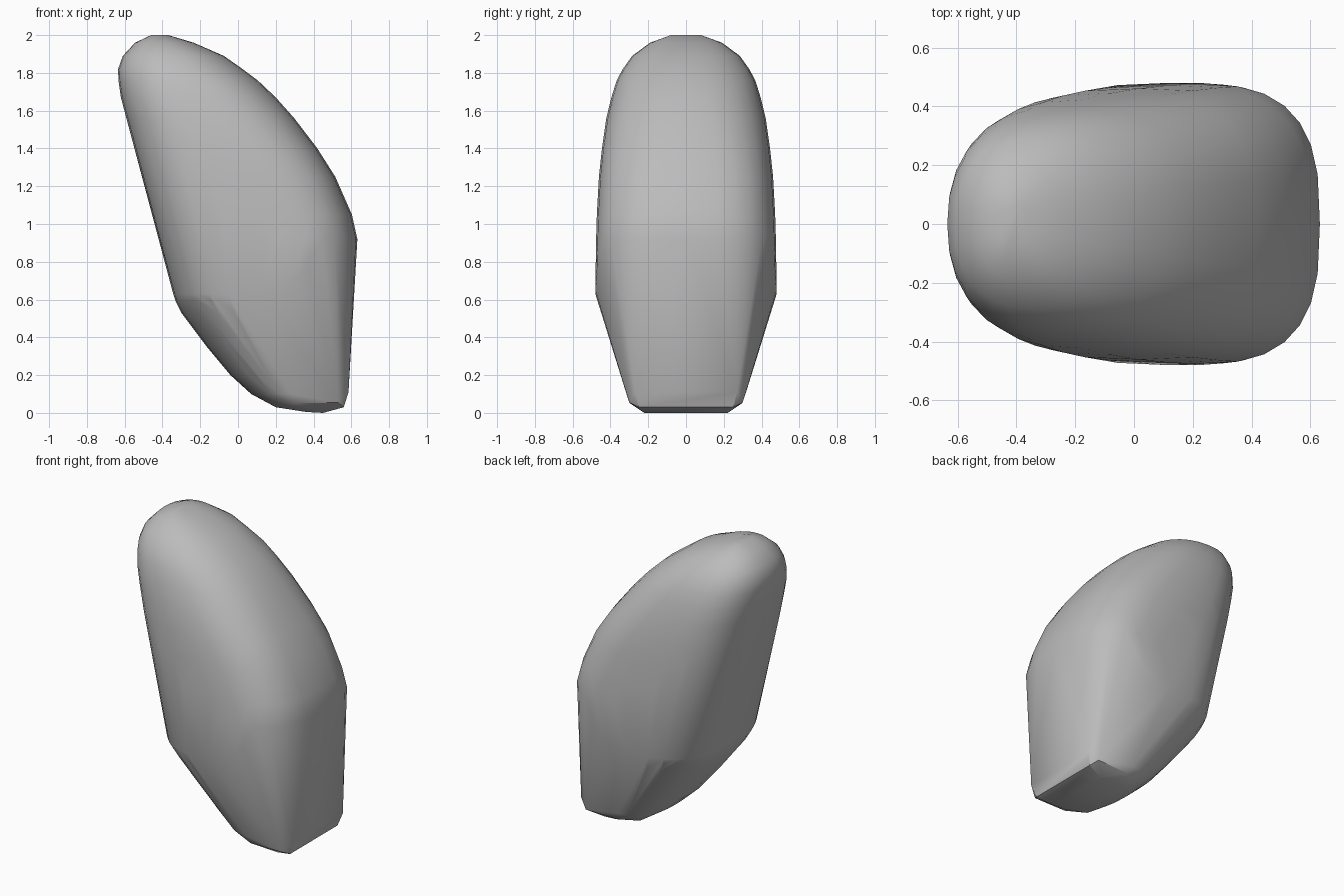
import bpy, bmesh, math

cube = bpy.data.objects.get("Cube")
if cube:
    bpy.data.objects.remove(cube, do_unlink=True)

grey = bpy.data.materials.new("stone grey")
grey.use_nodes = True
grey.diffuse_color = (0.5, 0.5, 0.5, 1)
grey.node_tree.nodes["Principled BSDF"].inputs["Base Color"].default_value = (0.5, 0.5, 0.5, 1)

STEPS = 7


def half_ring(bm, z, x_end, x_mid, width, power):
    """Half of a rounded-square section, from one side round x_end to the other."""
    for i in range(-STEPS, STEPS + 1):
        a = i / STEPS * math.pi / 2
        c, s = math.cos(a), math.sin(a)
        x = x_mid + (x_end - x_mid) * c ** (2 / power) if c > 1e-6 else x_mid
        y = math.copysign(width * abs(s) ** (2 / power), s)
        bm.verts.new((x, y, z))


bm = bmesh.new()

# Rounded upper body: height, left end, right end, widest x, half width, squareness
for z, x0, x1, xm, w, p in [
    (2.0, -0.46, -0.37, -0.42, 0.08, 2.2),
    (1.96, -0.545, -0.235, -0.4, 0.19, 2.2),
    (1.89, -0.61, -0.075, -0.36, 0.285, 2.3),
    (1.82, -0.635, 0.025, -0.33, 0.335, 2.3),
    (1.76, -0.633, 0.105, -0.29, 0.367, 2.4),
    (1.67, -0.62, 0.2, -0.25, 0.395, 2.5),
    (1.56, -0.591, 0.298, -0.18, 0.422, 2.6),
    (1.4, -0.548, 0.42, -0.08, 0.445, 2.8),
    (1.25, -0.507, 0.515, 0.02, 0.461, 2.9),
    (1.05, -0.453, 0.603, 0.12, 0.472, 2.9),
    (0.92, -0.419, 0.632, 0.2, 0.476, 2.9),
]:
    half_ring(bm, z, x0, xm, w, p)
    half_ring(bm, z, x1, xm, w, p)

# Tapering lower left side: only the left half, so the right end stays flat
for z, x0, xm, w, p in [
    (0.63, -0.343, 0.12, 0.48, 3.1),
    (0.59, -0.33, 0.12, 0.467, 2.9),
    (0.53, -0.3, 0.12, 0.447, 2.7),
    (0.35, -0.165, 0.2, 0.392, 2.5),
    (0.2, -0.04, 0.25, 0.345, 2.4),
    (0.1, 0.07, 0.28, 0.315, 2.4),
]:
    half_ring(bm, z, x0, xm, w, p)

# Rising shoulder ridge, then the bevelled foot: x, half width, height
for x, w, z in [
    (0.22, 0.48, 0.65), (0.31, 0.473, 0.71), (0.37, 0.464, 0.79),
    (0.2, 0.2, 0.03), (0.3, 0.295, 0.05), (0.36, 0.22, 0.005),
    (0.45, 0.22, 0.0), (0.53, 0.3, 0.055), (0.56, 0.25, 0.03),
    (0.585, 0.27, 0.11),
]:
    for side in (-1, 1):
        bm.verts.new((x, side * w, z))

# Wrap the sections in one convex skin
bmesh.ops.remove_doubles(bm, verts=bm.verts, dist=0.001)
hull = bmesh.ops.convex_hull(bm, input=bm.verts)
spare = {v for v in hull["geom_interior"] + hull["geom_unused"]
         if isinstance(v, bmesh.types.BMVert)}
bmesh.ops.delete(bm, geom=list(spare), context="VERTS")
bmesh.ops.recalc_face_normals(bm, faces=bm.faces)

mesh = bpy.data.meshes.new("stone")
bm.to_mesh(mesh)
bm.free()
mesh.materials.append(grey)
stone = bpy.data.objects.new("stone", mesh)
bpy.context.collection.objects.link(stone)

bpy.ops.object.select_all(action="DESELECT")
stone.select_set(True)
bpy.context.view_layer.objects.active = stone
bpy.ops.object.shade_smooth_by_angle(angle=math.radians(30))
